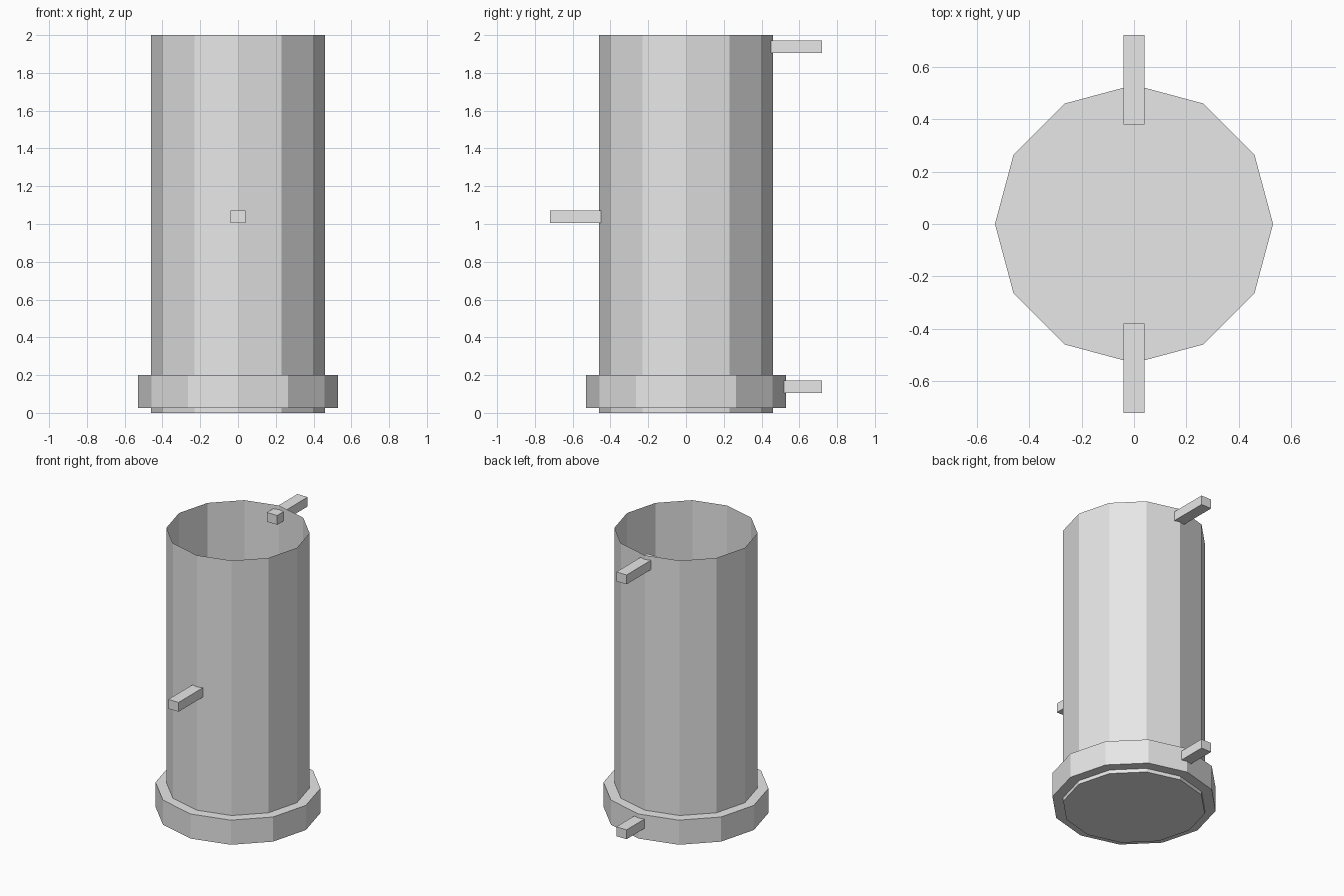
import bpy
import bmesh
from mathutils import Matrix, Vector

old = bpy.data.objects.get("Cube")
if old:
    bpy.data.objects.remove(old, do_unlink=True)

# Single flat colour
GREY = (0.8, 0.8, 0.8, 1.0)
grey = bpy.data.materials.new("light grey")
grey.use_nodes = True
grey.diffuse_color = GREY
grey.node_tree.nodes["Principled BSDF"].inputs["Base Color"].default_value = GREY


def add_object(name, bm):
    mesh = bpy.data.meshes.new(name)
    bm.to_mesh(mesh)
    bm.free()
    mesh.materials.append(grey)
    obj = bpy.data.objects.new(name, mesh)
    bpy.context.collection.objects.link(obj)
    return obj


def drum(name, radius, bottom, top, open_top=False):
    """Twelve-sided cylinder with a corner on each axis."""
    bm = bmesh.new()
    bmesh.ops.create_cone(bm, cap_ends=True, segments=12, radius1=radius,
                          radius2=radius, depth=top - bottom,
                          matrix=Matrix.Translation((0, 0, (top + bottom) / 2)))
    if open_top:
        bm.normal_update()
        lids = [f for f in bm.faces if f.normal.z > 0.9]
        bmesh.ops.delete(bm, geom=lids, context="FACES_ONLY")
    return add_object(name, bm)


def pipe(name, side, bottom):
    """Square bar that passes through the wall; side is -1 front, 1 back."""
    size = Vector((0.08, 0.34, 0.066))
    centre = Vector((0, side * 0.55, bottom + size.z / 2))
    bm = bmesh.new()
    bmesh.ops.create_cube(bm, size=1, matrix=Matrix.LocRotScale(centre, None, size))
    return add_object(name, bm)


# Thin open shell and the solid base collar that forms its floor
drum("tank_shell", 0.46, 0, 2, open_top=True)
drum("base_collar", 0.53, 0.026, 0.2)

# Pipes through the wall
pipe("front_middle_pipe", -1, 1.005)
pipe("back_top_pipe", 1, 1.905)
pipe("back_bottom_pipe", 1, 0.105)
